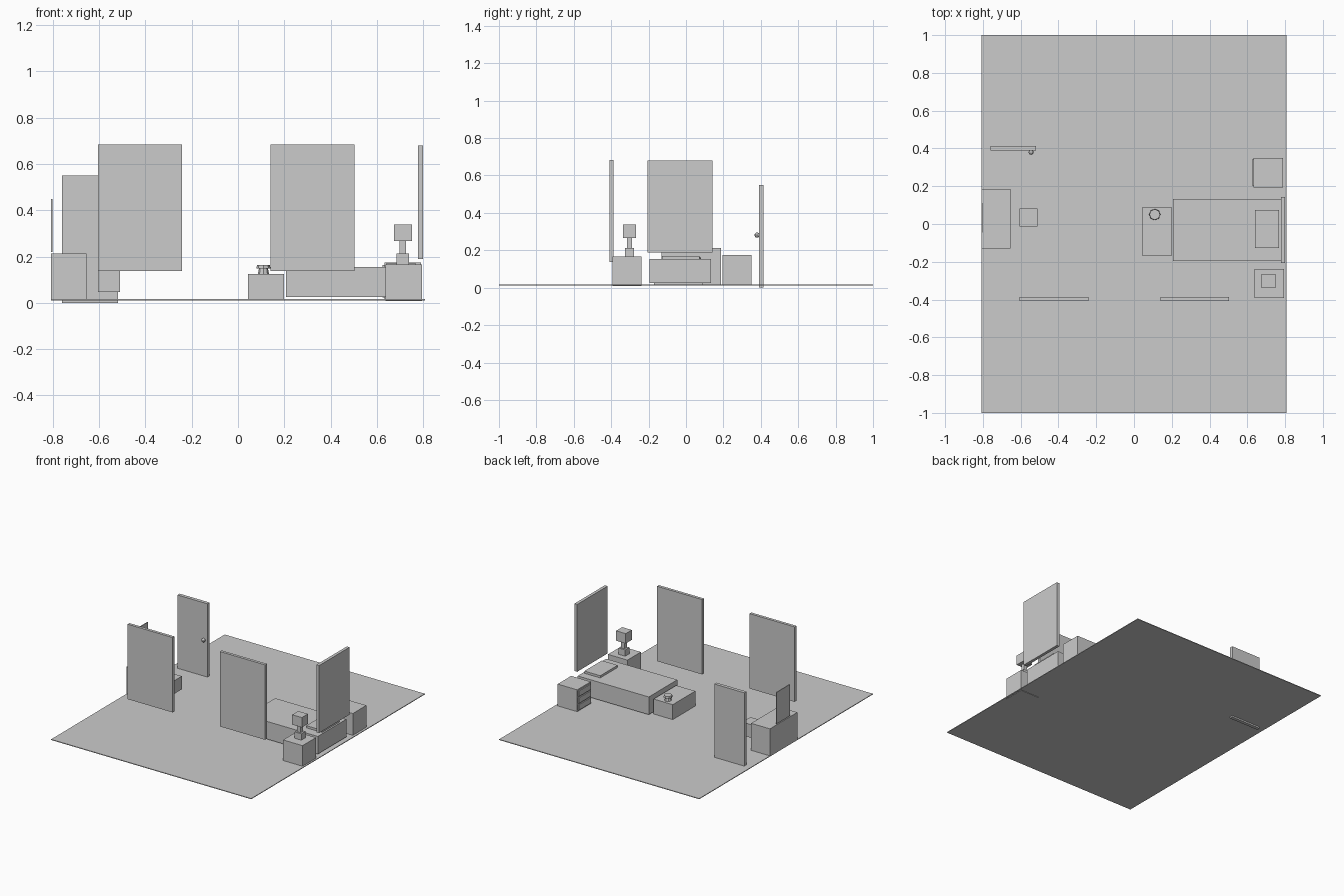
import bpy, bmesh
from mathutils import Vector, Matrix

if "Cube" in bpy.data.objects:
    bpy.data.objects.remove(bpy.data.objects["Cube"])


def finish(name, bm):
    mesh = bpy.data.meshes.new(name)
    bm.to_mesh(mesh)
    bm.free()
    ob = bpy.data.objects.new(name, mesh)
    bpy.context.collection.objects.link(ob)
    return ob


def box(name, x, y, z):
    """Box from three (min, max) ranges."""
    bm = bmesh.new()
    bmesh.ops.create_cube(bm, size=1)
    for v in bm.verts:
        v.co = Vector([(r[0] + r[1]) / 2 + c * (r[1] - r[0])
                       for r, c in zip((x, y, z), v.co)])
    return finish(name, bm)


def cone(name, r1, r2, z, cx, cy, sides=8):
    bm = bmesh.new()
    bmesh.ops.create_cone(bm, cap_ends=True, segments=sides, radius1=r1, radius2=r2,
                          depth=z[1] - z[0],
                          matrix=Matrix.Translation((cx, cy, sum(z) / 2)))
    return finish(name, bm)


# Floor
box("floor", (-0.807, 0.807), (-1, 1), (0.011, 0.016))

# Two windows on the front side
for i, x in enumerate((-0.605, 0.14)):
    box(f"window_{i + 1}", (x, x + 0.364), (-0.408, -0.387), (0.137, 0.683))

# Door with faceted knob
box("door", (-0.76, -0.518), (0.389, 0.414), (0.0, 0.55))
bm = bmesh.new()
bmesh.ops.create_uvsphere(bm, u_segments=8, v_segments=6, radius=0.014,
                          matrix=Matrix.Translation((-0.545, 0.38, 0.281)))
finish("door_knob", bm)

# Desk, screen and stool
box("desk", (-0.807, -0.655), (-0.13, 0.186), (0.014, 0.213))
box("screen", (-0.807, -0.801), (-0.045, 0.11), (0.22, 0.449))
box("stool", (-0.605, -0.51), (-0.013, 0.081), (0.047, 0.143))

# Bed, pillow and wall panel above it
box("bed", (0.207, 0.78), (-0.195, 0.133), (0.025, 0.154))
box("pillow", (0.64, 0.768), (-0.128, 0.073), (0.15, 0.17))
box("wall_panel", (0.777, 0.799), (-0.207, 0.143), (0.189, 0.68))

# Foot table with small pot
box("foot_table", (0.044, 0.198), (-0.17, 0.09), (0.014, 0.125))
cone("pot_body", 0.024, 0.019, (0.125, 0.151), 0.11, 0.05)
cone("pot_rim", 0.030, 0.028, (0.149, 0.164), 0.11, 0.05)

# Nightstand with lamp
box("nightstand", (0.638, 0.795), (-0.392, -0.237), (0.008, 0.166))
for name, h, z in (("lamp_base", 0.027, (0.164, 0.212)),
                   ("lamp_stem", 0.014, (0.21, 0.27)),
                   ("lamp_shade", 0.039, (0.266, 0.338))):
    hy = h * 0.9
    box(name, (0.712 - h, 0.712 + h), (-0.302 - hy, -0.302 + hy), z)

# Drawer cabinet: body plus three protruding drawer fronts
box("cabinet", (0.632, 0.79), (0.194, 0.35), (0.014, 0.175))
for i in range(3):
    z = 0.024 + i * 0.05
    box(f"drawer_{i + 1}", (0.625, 0.64), (0.203, 0.341), (z, z + 0.04))
